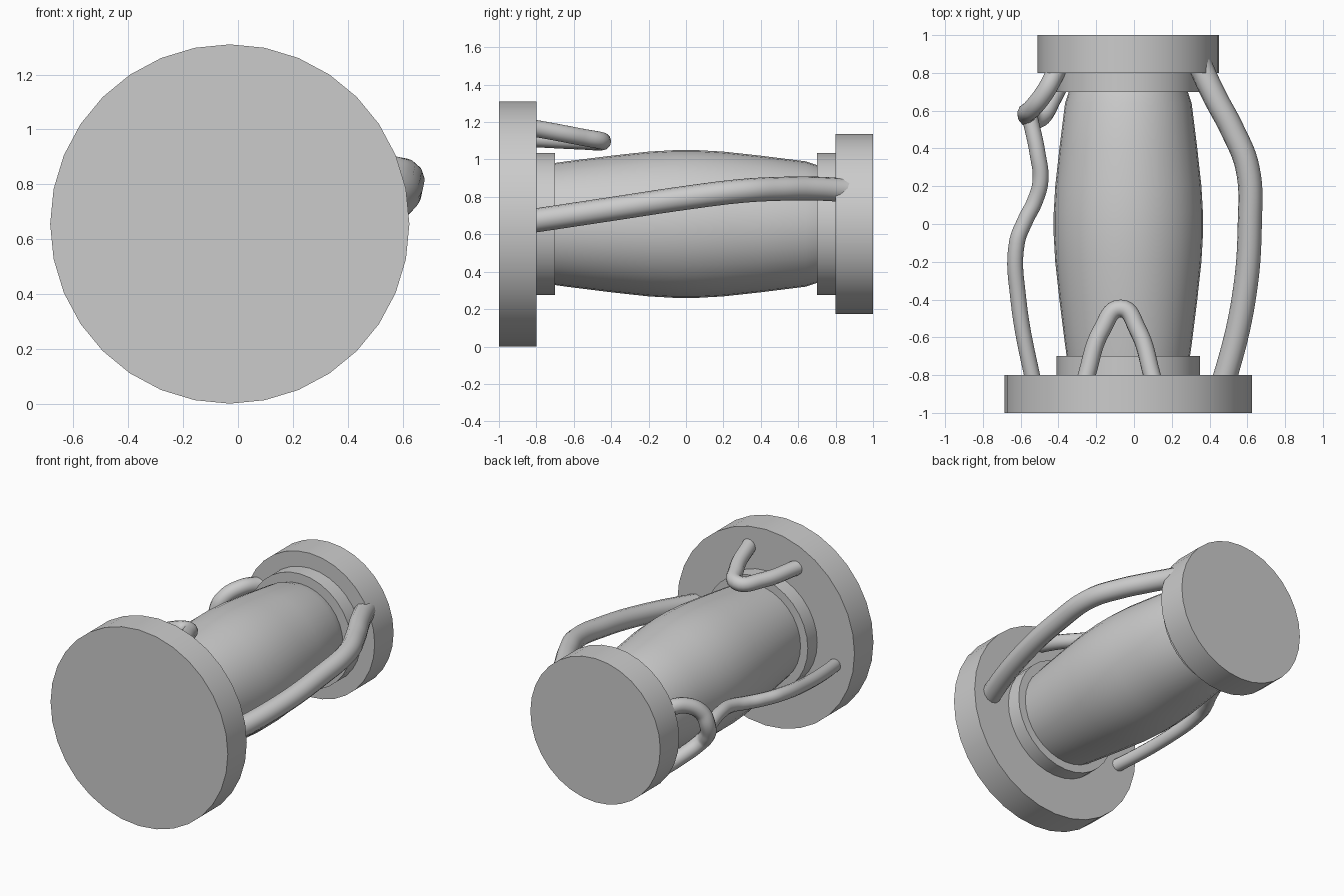
import bpy, bmesh, math
from mathutils import Matrix, Vector

cube = bpy.data.objects.get("Cube")
if cube:
    bpy.data.objects.remove(cube, do_unlink=True)

AXIS_X, AXIS_Z, SIDES = -0.03, 0.655, 32

grey = bpy.data.materials.new("plain grey")
grey.use_nodes = True
COLOUR = (0.6, 0.6, 0.6, 1)
grey.diffuse_color = COLOUR
grey.node_tree.nodes["Principled BSDF"].inputs["Base Color"].default_value = COLOUR


def finish(obj, angle=40):
    obj.data.materials.append(grey)
    bpy.ops.object.select_all(action='DESELECT')
    obj.select_set(True)
    bpy.context.view_layer.objects.active = obj
    bpy.ops.object.shade_smooth_by_angle(angle=math.radians(angle))


def turned(name, profile):
    """Closed solid turned round the long axis from (y, radius) pairs."""
    bm = bmesh.new()
    rings = []
    for y, r in profile:
        angles = [2 * math.pi * i / SIDES for i in range(SIDES)]
        rings.append([bm.verts.new((AXIS_X + r * math.sin(a), y, AXIS_Z + r * math.cos(a)))
                      for a in angles])
    for lower, upper in zip(rings, rings[1:]):
        for i in range(SIDES):
            j = (i + 1) % SIDES
            bm.faces.new((lower[i], lower[j], upper[j], upper[i]))
    bm.faces.new(rings[0])
    bm.faces.new(rings[-1])
    bmesh.ops.recalc_face_normals(bm, faces=bm.faces)
    mesh = bpy.data.meshes.new(name)
    bm.to_mesh(mesh)
    bm.free()
    obj = bpy.data.objects.new(name, mesh)
    bpy.context.collection.objects.link(obj)
    finish(obj)


def tube(name, radius, points):
    """Round tube along a smooth path, turned into a mesh."""
    curve = bpy.data.curves.new(name + "_path", 'CURVE')
    curve.dimensions = '3D'
    curve.bevel_depth = radius
    curve.bevel_resolution = 4
    curve.use_fill_caps = True
    curve.resolution_u = 8
    spline = curve.splines.new('BEZIER')
    spline.bezier_points.add(len(points) - 1)
    for bp, co in zip(spline.bezier_points, points):
        bp.co = co
        bp.handle_left_type = bp.handle_right_type = 'AUTO'
    path = bpy.data.objects.new(name + "_path", curve)
    bpy.context.collection.objects.link(path)
    deps = bpy.context.evaluated_depsgraph_get()
    mesh = bpy.data.meshes.new_from_object(path.evaluated_get(deps))
    bpy.data.objects.remove(path, do_unlink=True)
    mesh.materials.clear()
    mesh.name = name
    obj = bpy.data.objects.new(name, mesh)
    bpy.context.collection.objects.link(obj)
    finish(obj, 50)


# Discs, collars and barrel
turned("front_disc", [(-1, 0.655), (-0.8, 0.655)])
turned("front_collar", [(-0.81, 0.38), (-0.7, 0.38)])
turned("barrel", [(-0.71, 0.325), (-0.64, 0.335), (-0.4, 0.365), (-0.2, 0.387), (-0.06, 0.395),
                  (0.06, 0.395), (0.2, 0.387), (0.4, 0.365), (0.64, 0.335), (0.71, 0.312)])
turned("back_collar", [(0.7, 0.38), (0.81, 0.38)])
turned("back_disc", [(0.8, 0.48), (1, 0.48)])

# Thick handle along the left side
tube("left_handle", 0.064, [(0.46, -0.87, 0.665), (0.485, -0.8, 0.675), (0.58, -0.4, 0.735),
                            (0.613, 0, 0.795), (0.6, 0.3, 0.832), (0.52, 0.5, 0.843),
                            (0.43, 0.67, 0.845), (0.36, 0.82, 0.838), (0.33, 0.9, 0.833)])

# Small arch standing on the front disc
tube("top_arch", 0.047, [(-0.265, -0.86, 1.115), (-0.25, -0.8, 1.112), (-0.17, -0.56, 1.1),
                         (-0.07, -0.447, 1.097), (0.02, -0.56, 1.12), (0.095, -0.8, 1.165),
                         (0.11, -0.86, 1.175)])

# Thin wavy handle and the hook that holds it on the right side
tube("right_handle", 0.042, [(-0.525, -0.86, 0.535), (-0.54, -0.8, 0.54), (-0.612, -0.4, 0.59),
                             (-0.62, -0.1, 0.63), (-0.575, 0.02, 0.632), (-0.525, 0.12, 0.635),
                             (-0.495, 0.23, 0.65), (-0.51, 0.37, 0.66), (-0.55, 0.56, 0.64)])
tube("right_hook", 0.05, [(-0.37, 0.88, 0.81), (-0.41, 0.81, 0.82), (-0.47, 0.7, 0.825),
                          (-0.54, 0.61, 0.765), (-0.568, 0.585, 0.68), (-0.55, 0.56, 0.6),
                          (-0.5, 0.56, 0.535), (-0.43, 0.67, 0.46), (-0.36, 0.82, 0.4),
                          (-0.34, 0.88, 0.38)])
